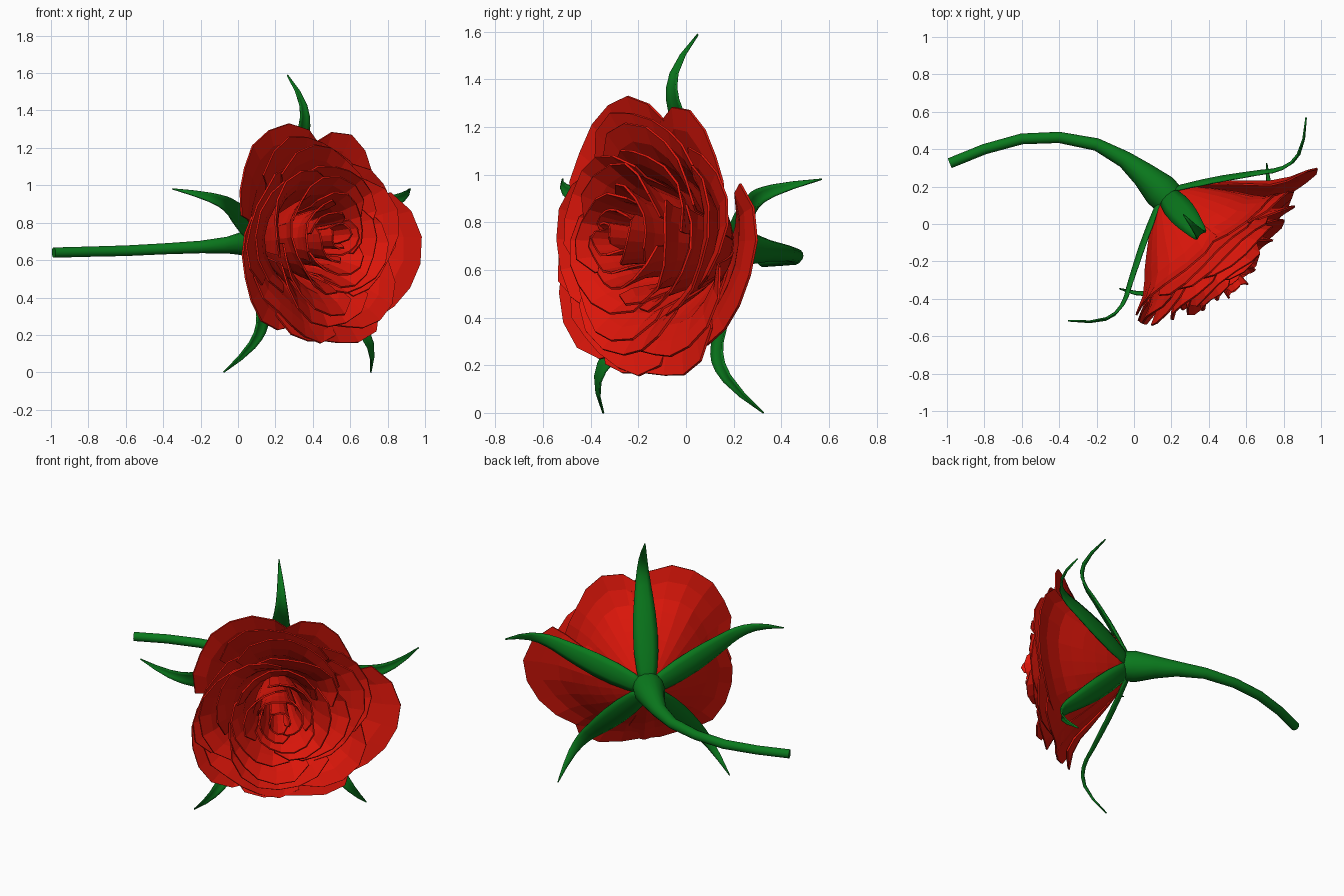
import bpy, math, random
from mathutils import Vector, Matrix

if "Cube" in bpy.data.objects:
    bpy.data.objects.remove(bpy.data.objects["Cube"])

random.seed(7)


def material(name, color):
    m = bpy.data.materials.new(name)
    m.diffuse_color = color
    m.use_nodes = True
    m.node_tree.nodes["Principled BSDF"].inputs["Base Color"].default_value = m.diffuse_color
    return m


RED = material("petal_red", (0.72, 0.008, 0.003, 1))
GREEN = material("leaf_green", (0.003, 0.19, 0.012, 1))

# Flower frame: local x = sideways, local y = up, local z = facing direction
CENTRE = Vector((0.29, 0.02, 0.71))
FACE = Vector((0.65, -0.76, 0.05)).normalized()
SIDE = Vector((0.76, 0.65, 0)).normalized()
SIDE = (SIDE - FACE * SIDE.dot(FACE)).normalized()
UP = FACE.cross(SIDE)
FRAME = Matrix((SIDE, UP, FACE)).transposed()


def place(p):
    return CENTRE + FRAME @ Vector(p)


def grid_object(name, rows, mat, thickness):
    """Sheet made from rows of points, given a little thickness."""
    n = len(rows[0])
    verts = [place(p) for row in rows for p in row]
    faces = [(i * n + j, i * n + j + 1, (i + 1) * n + j + 1, (i + 1) * n + j)
             for i in range(len(rows) - 1) for j in range(n - 1)]
    mesh = bpy.data.meshes.new(name)
    mesh.from_pydata(verts, [], faces)
    mesh.materials.append(mat)
    ob = bpy.data.objects.new(name, mesh)
    bpy.context.collection.objects.link(ob)
    sol = ob.modifiers.new("thickness", 'SOLIDIFY')
    sol.thickness = thickness
    sol.offset = 0
    return ob


def petal(name, angle, radius, height, curl, half_width, cup, tuck=0.09):
    """Cupped petal with rounded corners, a rolled rim and one edge tucked in."""
    nu, nv = 7, 8
    phase = random.uniform(0, 6.28)
    rows = []
    for i in range(nv + 1):
        row = []
        for j in range(nu + 1):
            u = 2 * j / nu - 1
            v = i / nv * (1 - 0.12 * u ** 4)
            c = max(0, (v - 0.76) / 0.24)
            r = 0.03 + (radius - 0.03) * v ** cup + curl * c
            a = -0.185 + (height + 0.185) * v ** 1.1 - 0.7 * curl * c * c
            r *= 1 + tuck * u * v
            ripple = 0.07 * radius * v * v
            r += ripple * (0.9 * math.sin(3.2 * u + phase) + random.uniform(-0.2, 0.2))
            a += 0.014 * v * math.sin(4 * u + 2 * phase)
            t = angle + half_width * u
            lean = -0.05 * max(0, 1 - radius / 0.55) * v
            row.append((r * math.cos(t) + lean, r * math.sin(t), a))
        rows.append(row)
    return grid_object(name, rows, RED, 0.01)


# Outer petals: angle in degrees, reach, height
outer = [(125, 0.56, 0.26), (48, 0.49, 0.27), (-18, 0.60, 0.28),
         (-84, 0.53, 0.28), (-152, 0.52, 0.28)]
for k, (deg, reach, height) in enumerate(outer):
    petal(f"outer_petal_{k + 1}", math.radians(deg), reach, height, 0.065, 0.74, 0.85, 0.05)

# Inner petals: count, radius, height, curl, half width, cup
layers = [(5, 0.475, 0.31, 0.06, 0.78, 0.80),
          (4, 0.41, 0.35, 0.06, 0.92, 0.72),
          (4, 0.335, 0.385, 0.055, 0.95, 0.65),
          (3, 0.26, 0.41, 0.045, 1.2, 0.58),
          (3, 0.185, 0.425, 0.035, 1.25, 0.5),
          (3, 0.115, 0.44, 0.02, 1.25, 0.45),
          (2, 0.055, 0.47, 0.01, 1.7, 0.4)]
for n, (count, radius, height, curl, width, cup) in enumerate(layers):
    for k in range(count):
        angle = 0.3 + n * 1.13 + k * math.tau / count + random.uniform(-0.1, 0.1)
        petal(f"inner_petal_{n + 1}_{k + 1}", angle, radius * random.uniform(0.96, 1.04),
              height + random.uniform(-0.02, 0.02), curl, width, cup)

# Five sepals: distance out, height along the flower axis, half width
sepal_profile = [(0.02, -0.20, 0.04), (0.10, -0.17, 0.06), (0.20, -0.12, 0.072),
                 (0.31, -0.06, 0.073), (0.40, -0.005, 0.066), (0.48, 0.045, 0.056),
                 (0.55, 0.092, 0.046), (0.60, 0.115, 0.039), (0.65, 0.125, 0.032),
                 (0.71, 0.117, 0.025), (0.79, 0.075, 0.015), (0.88, 0.0, 0.002)]
for k in range(5):
    t = math.radians(90 + 72 * k)
    out = Vector((math.cos(t), math.sin(t), 0))
    across = Vector((-math.sin(t), math.cos(t), 0))
    rows = [[out * r + across * w * q + Vector((0, 0, a + 0.005 + 0.3 * w * q * q))
             for q in (-1, -0.5, 0, 0.5, 1)] for r, a, w in sepal_profile]
    sepal = grid_object(f"sepal_{k + 1}", rows, GREEN, 0.008)
    for p in sepal.data.polygons:
        p.use_smooth = True

# Curved stem swelling into the flower base: x, y, z, radius
stem_path = [(-0.985, 0.325, 0.64, 0.028), (-0.80, 0.40, 0.645, 0.028),
             (-0.60, 0.455, 0.65, 0.029), (-0.40, 0.463, 0.66, 0.030),
             (-0.20, 0.425, 0.67, 0.034), (-0.05, 0.345, 0.68, 0.046),
             (0.05, 0.265, 0.69, 0.068), (0.14, 0.18, 0.70, 0.095),
             (0.20, 0.12, 0.705, 0.09)]
pts = [Vector(p[:3]) for p in stem_path]
SIDES = 14
verts, faces = [], []
for i, p in enumerate(pts):
    along = (pts[min(i + 1, len(pts) - 1)] - pts[max(i - 1, 0)]).normalized()
    right = along.cross(Vector((0, 0, 1))).normalized()
    top = right.cross(along)
    for j in range(SIDES):
        t = math.tau * j / SIDES
        verts.append(p + stem_path[i][3] * (right * math.cos(t) + top * math.sin(t)))
for i in range(len(pts) - 1):
    for j in range(SIDES):
        k = (j + 1) % SIDES
        faces.append((i * SIDES + j, i * SIDES + k, (i + 1) * SIDES + k, (i + 1) * SIDES + j))
faces.append(tuple(reversed(range(SIDES))))
faces.append(tuple(range((len(pts) - 1) * SIDES, len(pts) * SIDES)))
mesh = bpy.data.meshes.new("stem")
mesh.from_pydata(verts, [], faces)
mesh.materials.append(GREEN)
stem = bpy.data.objects.new("stem", mesh)
bpy.context.collection.objects.link(stem)
for p in mesh.polygons:
    p.use_smooth = len(p.vertices) == 4
